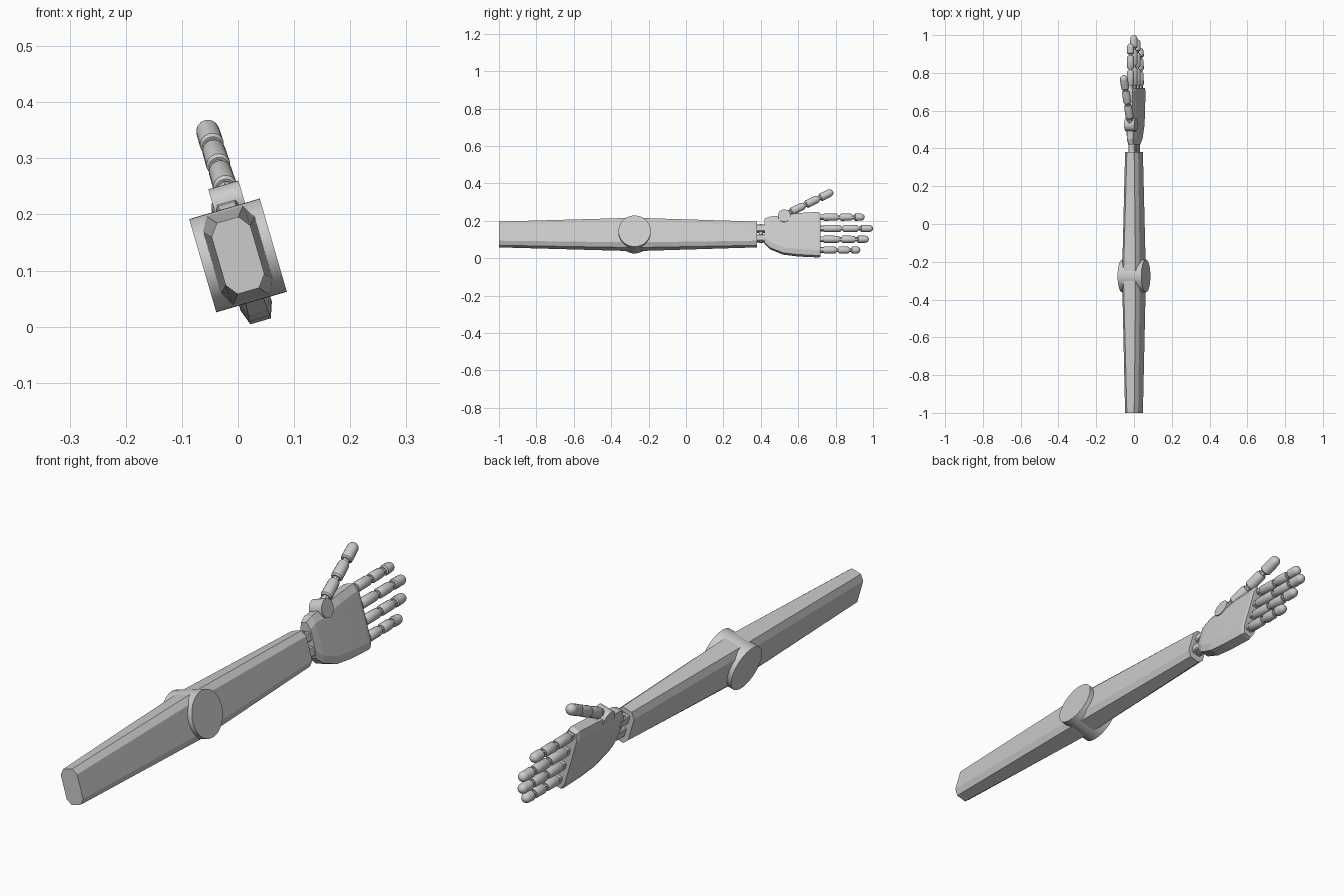
import bpy, bmesh, math
from mathutils import Matrix, Vector

if "Cube" in bpy.data.objects:
    bpy.data.objects.remove(bpy.data.objects["Cube"])

# The whole arm is rolled about its long (y) axis
ROLL = Matrix.Translation((0, 0, 0.127)) @ Matrix.Rotation(math.radians(-16.2), 4, 'Y')

grey = bpy.data.materials.new("light_grey")
grey.diffuse_color = (0.6, 0.6, 0.6, 1)
grey.use_nodes = True
grey.node_tree.nodes["Principled BSDF"].inputs["Base Color"].default_value = grey.diffuse_color


def finish(name, bm, smooth=False, bevel=0.0):
    bmesh.ops.remove_doubles(bm, verts=bm.verts, dist=1e-6)
    bmesh.ops.recalc_face_normals(bm, faces=bm.faces)
    me = bpy.data.meshes.new(name)
    bm.to_mesh(me)
    bm.free()
    ob = bpy.data.objects.new(name, me)
    bpy.context.collection.objects.link(ob)
    ob.matrix_world = ROLL
    me.materials.append(grey)
    if bevel:
        mod = ob.modifiers.new("bevel", 'BEVEL')
        mod.width, mod.segments = bevel, 1
    if smooth:
        bpy.ops.object.select_all(action='DESELECT')
        ob.select_set(True)
        bpy.context.view_layer.objects.active = ob
        bpy.ops.object.shade_smooth_by_angle(angle=math.radians(35))
    return ob


def loft(bm, rings):
    """Skin a list of equal-length point rings and cap both ends."""
    rows = [[bm.verts.new(p) for p in r] for r in rings]
    n = len(rows[0])
    for a, b in zip(rows, rows[1:]):
        for i in range(n):
            bm.faces.new((a[i], a[(i + 1) % n], b[(i + 1) % n], b[i]))
    bm.faces.new(rows[0])
    bm.faces.new(rows[-1])


def octagon(y, u0, u1, v0, v1, cu, cv):
    return [(u0 + cu, y, v0), (u1 - cu, y, v0), (u1, y, v0 + cv), (u1, y, v1 - cv),
            (u1 - cu, y, v1), (u0 + cu, y, v1), (u0, y, v1 - cv), (u0, y, v0 + cv)]


def box(name, centre, size, bevel=0.0):
    bm = bmesh.new()
    bmesh.ops.create_cube(bm, size=1, matrix=Matrix.Translation(centre) @ Matrix.Diagonal((*size, 1)))
    return finish(name, bm, bevel=bevel)


def cylinder(name, centre, radius, length, axis='X', sides=32):
    rot = Matrix.Rotation(math.pi / 2, 4, 'Y') if axis == 'X' else Matrix.Identity(4)
    bm = bmesh.new()
    bmesh.ops.create_cone(bm, cap_ends=True, segments=sides, radius1=radius, radius2=radius,
                          depth=length, matrix=Matrix.Translation(centre) @ rot)
    return finish(name, bm, smooth=True)


def turned(bm, start, direction, profile, sides=16):
    """Round body with (distance, radius) profile along a direction."""
    q = direction.to_track_quat('Z', 'Y')
    rings = []
    for d, r in profile:
        rings.append([start + q @ Vector((r * math.cos(2 * math.pi * i / sides),
                                          r * math.sin(2 * math.pi * i / sides), d))
                      for i in range(sides)])
    loft(bm, rings)


def digit(name, start, direction, joints, r):
    """Finger: two phalanges, a domed tip, and thin hinges between them."""
    direction = direction.normalized()
    a, b, c, end = joints
    gap = 0.012
    for i, (d0, d1) in enumerate(((a, b), (b + gap, c))):
        bm = bmesh.new()
        turned(bm, start, direction, [(d0, r * .8), (d0 + .006, r), (d1 - .008, r * .96), (d1, r * .8)])
        finish(f"{name}_phalanx_{i + 1}", bm, smooth=True)
    bm = bmesh.new()
    d0 = c + gap
    dome = [(end - r + r * math.sin(t), r * .97 * math.cos(t))
            for t in (0, .35, .7, 1.05, 1.35, 1.53)]
    turned(bm, start, direction, [(d0, r * .8), (d0 + .005, r)] + dome)
    finish(f"{name}_tip", bm, smooth=True)
    # Hinge core, running from the knuckle to the tip
    bm = bmesh.new()
    turned(bm, start, direction, [(-.015, r * .62), (d0 + .01, r * .62)], 8)
    finish(f"{name}_hinges", bm, smooth=True)


# Upper arm and forearm: chamfered bars widening toward the elbow
ELBOW = -0.275
for name, y in (("upper_arm", -1.0), ("forearm", 0.38)):
    bm = bmesh.new()
    loft(bm, [octagon(y, -.036, .036, -.066, .066, .016, .021),
              octagon(ELBOW, -.049, .049, -.083, .083, .015, .025)])
    finish(name, bm)

# Elbow drum
cylinder("elbow_drum", (0, ELBOW, 0), 0.0865, 0.131, sides=48)

# Wrist: paired lugs around a pin
for s in (-1, 1):
    box("wrist_lug", (0.002, 0.40, s * 0.027 + .004), (0.04, 0.07, 0.036), 0.004)
cylinder("wrist_pin", (0.002, 0.40, 0.004), 0.011, 0.10, axis='Z', sides=16)

# Palm: flattened body flaring from wrist to knuckles
bm = bmesh.new()
palm = [(.42, -.05, .082, .022), (.45, -.080, .094, .026), (.52, -.109, .098, .028),
        (.60, -.119, .112, .029), (.705, -.124, .119, .029), (.72, -.122, .110, .026)]
loft(bm, [octagon(y, .006 - hu, .006 + hu, lo, hi, .010, .028) for y, lo, hi, hu in palm])
finish("palm", bm)

# Fingers: (height across hand, fingertip y)
fingers = {"index": (.094, .955), "middle": (.031, 1.0), "ring": (-.029, .978), "little": (-.089, .932)}
for name, (v, tip) in fingers.items():
    k = (tip - .732) / .268
    digit(name + "_finger", Vector((.008, .73, v)), Vector((0, 1, 0)),
          (.004, .098 * k, .190 * k, tip - .73), .0195)
    box(name + "_knuckle", (.008, .722, v), (.028, .03, .026), .003)

# Thumb: side drum, root block and jointed digit
cylinder("thumb_drum", (.010, .525, .094), .034, .056)
base = ROLL.inverted() @ Vector((-.020, .545, .240))
tip = ROLL.inverted() @ Vector((-.055, .775, .352))
length = (tip - base).length + .012
digit("thumb", base, tip - base, (.018, .095, .18, length), .0215)
bm = bmesh.new()
turned(bm, base, (tip - base).normalized(), [(-.03, .019), (.012, .016)], 8)
finish("thumb_root", bm)
